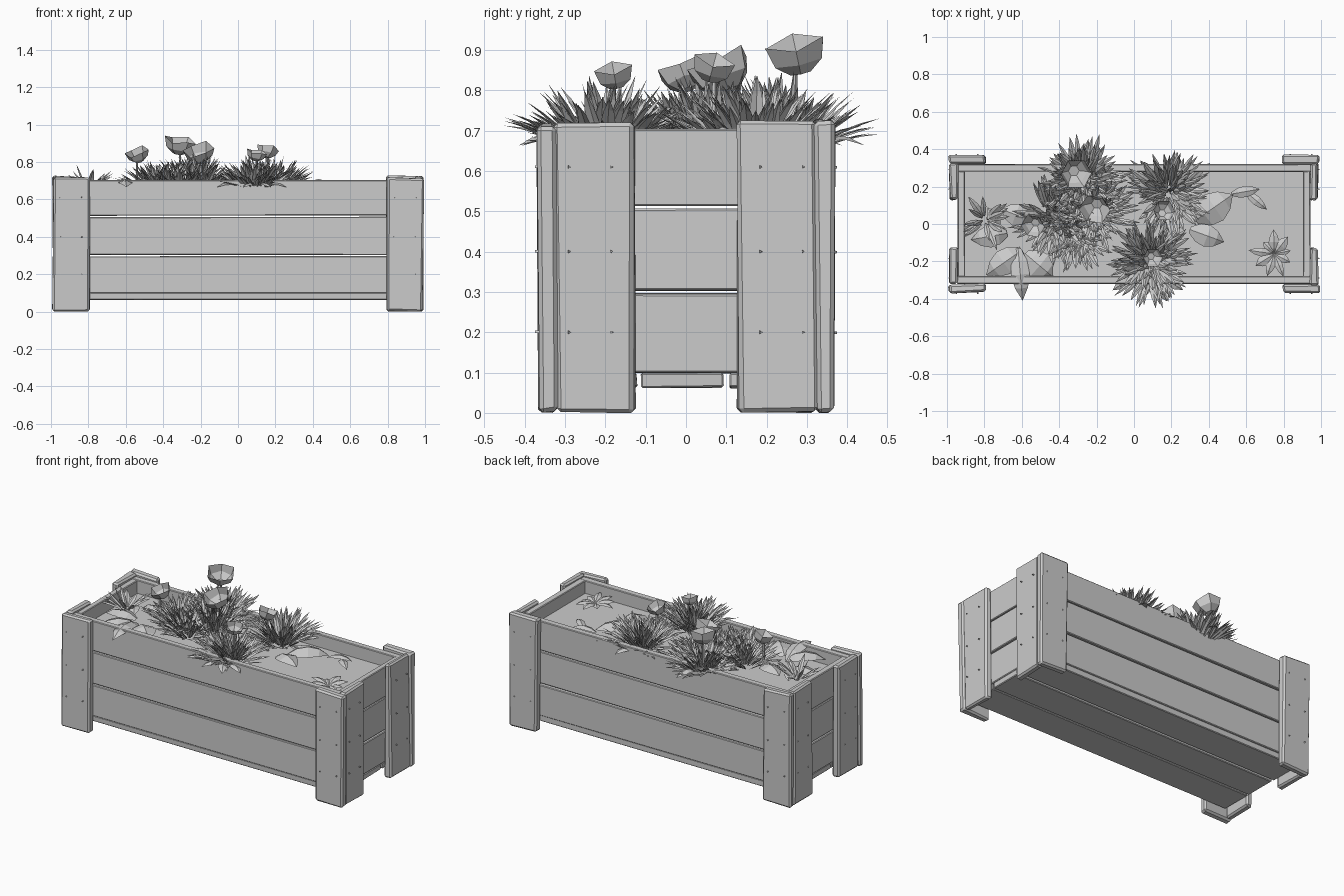
import bpy, bmesh, random
from math import sin, cos, pi, radians
from mathutils import Vector, Matrix

if "Cube" in bpy.data.objects:
    bpy.data.objects.remove(bpy.data.objects["Cube"])

random.seed(4)
SOIL_Z = 0.62


def finish(bm, name, smooth=False):
    mesh = bpy.data.meshes.new(name)
    bm.to_mesh(mesh)
    bm.free()
    for p in mesh.polygons:
        p.use_smooth = smooth
    ob = bpy.data.objects.new(name, mesh)
    bpy.context.collection.objects.link(ob)
    return ob


def board(name, x, y, z, wear=0.003, bevel=0.006):
    """Slightly worn plank between the given (min, max) ranges."""
    bm = bmesh.new()
    bmesh.ops.create_cube(bm, size=1)
    for v in bm.verts:
        v.co = [r[0] if c < 0 else r[1] for c, r in zip(v.co, (x, y, z))]
        v.co += Vector([random.uniform(-wear, wear) for _ in range(3)])
    ob = finish(bm, name)
    if bevel:
        m = ob.modifiers.new("worn_edges", 'BEVEL')
        m.width = bevel
        m.segments = 1
    return ob


def span(s, a, b):
    return tuple(sorted((s * a, s * b)))


# Wall planks, three per side
for i, z in enumerate([(0.10, 0.296), (0.304, 0.506), (0.514, 0.703)]):
    for s, side in ((-1, "front"), (1, "back")):
        board(f"{side}_plank_{i}", (-0.945, 0.945), span(s, 0.28, 0.32), z, 0.002, 0.004)
    for s, side in ((-1, "left"), (1, "right")):
        board(f"{side}_plank_{i}", span(s, 0.905, 0.943), (-0.282, 0.282), z, 0.002, 0.004)

# Floor boards
for i, y in enumerate([(-0.318, -0.122), (-0.112, 0.092), (0.108, 0.315)]):
    board(f"floor_board_{i}", (-0.94, 0.94), y, (0.062, 0.10), 0.002, 0.004)

# Soil
board("soil", (-0.91, 0.91), (-0.285, 0.285), (0.56, SOIL_Z), 0, 0)

# Corner posts: two boards per corner, with nails
nails = bmesh.new()


def nail(pos, axis):
    rot = Vector((0, 0, 1)).rotation_difference(Vector(axis)).to_matrix().to_4x4()
    bmesh.ops.create_cone(nails, cap_ends=True, segments=3, radius1=0.005, radius2=0.004,
                          depth=0.012, matrix=Matrix.Translation(pos) @ rot)


for sx, nx in ((-1, "left"), (1, "right")):
    for sy, ny in ((-1, "front"), (1, "back")):
        top = 0.715 + 0.008 * (sy > 0)
        board(f"{ny}_{nx}_post_face", span(sx, 0.795, 0.99), span(sy, 0.322, 0.366),
              (0.004, top), 0.006, 0.01)
        board(f"{ny}_{nx}_post_end", span(sx, 0.943, 0.985), span(sy, 0.128, 0.324),
              (0.004, top), 0.006, 0.01)
        for z in (0.2, 0.4, 0.61):
            for a in (0.835, 0.95):
                nail((sx * a, sy * 0.368, z), (0, sy, 0))
            for b in (0.185, 0.29):
                nail((sx * 0.986, sy * b, z), (sx, 0, 0))
finish(nails, "nails")


def leaf(bm, base, azim, elev, droop, length, width, steps=4):
    """Pointed folded leaf that bends down along its length."""
    p = Vector(base)
    out = Vector((cos(azim), sin(azim), 0))
    side = Vector((-sin(azim), cos(azim), 0))
    widths = [0.3, 0.85, 1.0, 0.7]
    rows = []
    for k in range(steps):
        e = elev - droop * k / steps
        d = out * cos(e) + Vector((0, 0, sin(e)))
        up = d.cross(side)
        w = width * widths[k] / 2
        rows.append([bm.verts.new(p - side * w), bm.verts.new(p + up * w * 0.35),
                     bm.verts.new(p + side * w)])
        p = p + d * (length / steps)
    for a, b in zip(rows, rows[1:]):
        for j in (0, 1):
            bm.faces.new((a[j], a[j + 1], b[j + 1], b[j]))
    tip = bm.verts.new(p)
    for j in (0, 1):
        bm.faces.new((rows[-1][j], rows[-1][j + 1], tip))


# Leafy clumps: x, y, spread, leaf length, number of leaves
clumps = [(-0.28, 0.23, 0.09, 0.19, 150), (-0.22, 0.06, 0.09, 0.19, 130),
          (-0.42, 0.03, 0.10, 0.17, 130), (-0.30, -0.07, 0.07, 0.15, 70),
          (0.19, 0.17, 0.09, 0.18, 140), (0.09, -0.20, 0.09, 0.18, 170),
          (-0.80, 0.02, 0.03, 0.15, 18)]
for i, (cx, cy, spread, length, count) in enumerate(clumps):
    bm = bmesh.new()
    for k in range(count):
        a = random.uniform(0, 2 * pi)
        t = random.random() ** 0.6
        r = spread * t
        elev = radians(88 - 62 * t + random.uniform(-12, 8))
        leaf(bm, (cx + r * cos(a), cy + r * sin(a), SOIL_Z + 0.03), a + random.uniform(-.4, .4),
             elev, radians(random.uniform(-5, 25)), length * random.uniform(0.75, 1.1),
             random.uniform(0.02, 0.038))
    finish(bm, f"leaf_clump_{i}")

# Broad low leaves: x, y, height, heading in degrees, length, width
broad = [(-0.68, -0.05, 0.64, 190, 0.2, 0.12), (-0.60, -0.14, 0.65, 215, 0.24, 0.14),
         (-0.62, -0.13, 0.66, 275, 0.29, 0.10), (-0.58, -0.16, 0.66, 320, 0.2, 0.15),
         (-0.55, 0.02, 0.66, 160, 0.18, 0.12), (-0.72, -0.02, 0.65, 120, 0.13, 0.06),
         (0.33, 0.02, 0.65, 35, 0.25, 0.17), (0.30, -0.03, 0.66, -20, 0.2, 0.12),
         (0.52, 0.16, 0.64, 10, 0.16, 0.06), (0.60, 0.17, 0.64, -40, 0.15, 0.05),
         (0.10, -0.28, 0.66, 240, 0.15, 0.06), (0.10, -0.28, 0.66, 300, 0.16, 0.06),
         (0.02, -0.26, 0.66, 215, 0.17, 0.06), (0.12, -0.27, 0.66, 330, 0.17, 0.06),
         (-0.27, 0.28, 0.66, 80, 0.17, 0.06), (0.18, 0.24, 0.66, 70, 0.16, 0.06)]
bm = bmesh.new()
for x, y, z, head, length, width in broad:
    leaf(bm, (x, y, z), radians(head), radians(20), radians(50), length, width)
for k in range(9):
    leaf(bm, (0.75, -0.16, 0.635), k * 0.7 + 0.2, radians(25), radians(45),
         random.uniform(0.09, 0.16), random.uniform(0.04, 0.065))
finish(bm, "broad_leaves")

# Cup flowers on stems: x, y, rim height, rim radius, tilt x, tilt y
flowers = [(-0.31, 0.27, 0.91, 0.085, 12, 10), (-0.21, 0.08, 0.86, 0.085, 25, -10),
           (0.16, 0.07, 0.87, 0.06, -15, 12), (0.10, -0.18, 0.85, 0.055, 10, 12),
           (-0.54, -0.01, 0.85, 0.065, 20, -15)]
for i, (x, y, z, r, tx, ty) in enumerate(flowers):
    bm = bmesh.new()
    mat = (Matrix.Translation((x, y, z)) @ Matrix.Rotation(radians(tx), 4, 'X')
           @ Matrix.Rotation(radians(ty), 4, 'Y'))
    rings = []
    for rr, h in ((0.35, -0.8), (0.8, -0.45), (1.0, 0.0)):
        rings.append([bm.verts.new(mat @ Vector((
            r * rr * cos(k * pi / 3), r * rr * sin(k * pi / 3),
            r * (h + (0.2 * (k % 2) if h == 0 else 0))))) for k in range(6)])
    bm.faces.new(rings[0][::-1])
    for a, b in zip(rings, rings[1:]):
        for k in range(6):
            bm.faces.new((a[k], a[(k + 1) % 6], b[(k + 1) % 6], b[k]))
    low, high = SOIL_Z, z - 0.8 * r
    bmesh.ops.create_cone(bm, segments=5, radius1=0.007, radius2=0.006, depth=high - low,
                          matrix=Matrix.Translation((x, y, (low + high) / 2)))
    finish(bm, f"flower_{i}")
